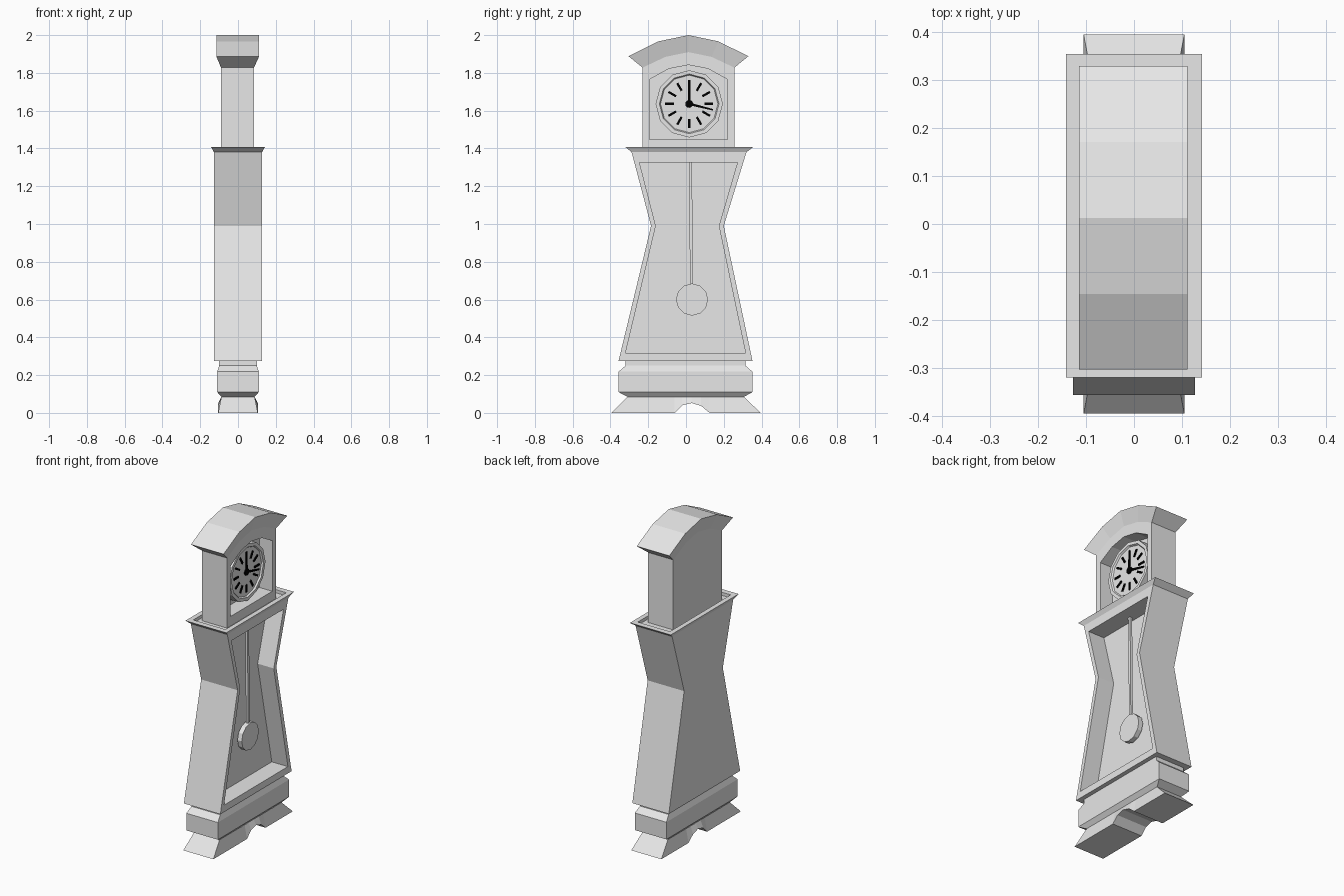
import bpy
import bmesh
from math import sin, cos, pi, radians

cube = bpy.data.objects.get("Cube")
if cube:
    bpy.data.objects.remove(cube, do_unlink=True)


def material(name, value):
    mat = bpy.data.materials.new(name)
    mat.use_nodes = True
    color = (value, value, value, 1)
    mat.diffuse_color = color
    mat.node_tree.nodes["Principled BSDF"].inputs["Base Color"].default_value = color
    return mat


GREY = material("light grey", 0.8)
BLACK = material("black", 0.0)


def loft(name, rings, mat=GREY, caps=True, extra=()):
    """Bridge equal-length closed rings, cap the ends, add extra faces on the first ring."""
    bm = bmesh.new()
    loops = [[bm.verts.new(p) for p in ring] for ring in rings]
    n = len(rings[0])
    for a, b in zip(loops, loops[1:]):
        for i in range(n):
            j = (i + 1) % n
            bm.faces.new((a[i], a[j], b[j], b[i]))
    if caps:
        bm.faces.new(loops[0])
        bm.faces.new(loops[-1])
    for face in extra:
        bm.faces.new([loops[0][i] for i in face])
    bmesh.ops.recalc_face_normals(bm, faces=bm.faces)
    mesh = bpy.data.meshes.new(name)
    bm.to_mesh(mesh)
    bm.free()
    mesh.materials.append(mat)
    obj = bpy.data.objects.new(name, mesh)
    bpy.context.collection.objects.link(obj)
    return obj


def at_x(outline, x):
    return [(x, y, z) for y, z in outline]


def rect(hx, y0, y1, z):
    return [(-hx, y0, z), (hx, y0, z), (hx, y1, z), (-hx, y1, z)]


def disc(y, z, r, x, n=12):
    return [(x, y + r * sin(2 * pi * i / n), z + r * cos(2 * pi * i / n)) for i in range(n)]


def arch(mid, half, z_end, z_shoulder, z_top):
    zs = (z_end, z_shoulder, z_top, z_shoulder, z_end)
    return [(mid + half * (i / 2 - 1), z) for i, z in enumerate(zs)]


# Foot: splayed block with an arched cut-out along the floor
foot = [(-0.395, 0), (-0.06, 0), (-0.02, 0.04), (0.03, 0.052),
        (0.08, 0.037), (0.125, 0), (0.395, 0)]
foot_low = at_x(foot, -0.105) + at_x(foot[::-1], 0.105)
foot_high = [(x * 0.84, max(-0.31, min(0.307, y)), 0.085) for x, y, z in foot_low]
n = len(foot_low)
loft("foot", [foot_low, foot_high], caps=False,
     extra=[(i, i + 1, n - 2 - i, n - 1 - i) for i in range(len(foot) - 1)])

# Moulded plinth
loft("plinth", [rect(0.088, -0.31, 0.307, 0.085), rect(0.11, -0.357, 0.352, 0.11),
                rect(0.11, -0.357, 0.352, 0.218), rect(0.1, -0.32, 0.315, 0.25),
                rect(0.1, -0.32, 0.315, 0.28)])

# Waisted case with a deep recess on the dial side
case = [(-0.357, 0.275), (0.352, 0.275), (0.2, 0.99),
        (0.32, 1.38), (-0.288, 1.38), (-0.185, 0.99)]
opening = [(-0.32, 0.318), (0.315, 0.318), (0.174, 0.99),
           (0.272, 1.325), (-0.246, 1.325), (-0.16, 0.99)]
loft("case", [at_x(case, -0.127), at_x(case, 0.127),
              at_x(opening, 0.127), at_x(opening, 0.015)])

# Flared cornice with a sunken top
loft("cornice", [rect(0.127, -0.288, 0.32, 1.38), rect(0.142, -0.32, 0.355, 1.407),
                 rect(0.112, -0.285, 0.32, 1.407), rect(0.112, -0.285, 0.32, 1.387)])

# Pendulum
loft("pendulum_rod", [[(x, 0.023 + s * 0.008 + lean, z)
                       for x, s in ((0.04, -1), (0.055, -1), (0.055, 1), (0.04, 1))]
                      for z, lean in ((1.33, 0), (0.66, 0.007))])
loft("pendulum_bob", [disc(0.032, 0.6, 0.085, 0.033), disc(0.032, 0.6, 0.085, 0.063)])

# Hood with an arched recess
MID = 0.013
eaves = arch(MID, 0.243, 1.828, 1.885, 1.91)
hood = [(MID + 0.243, 1.387), (MID - 0.243, 1.387)] + eaves
niche = [(MID + 0.207, 1.447), (MID - 0.207, 1.447)] + arch(MID, 0.207, 1.765, 1.822, 1.842)
loft("hood", [at_x(hood, -0.09), at_x(hood, 0.085), at_x(niche, 0.085), at_x(niche, -0.005)])

# Faceted roof with undercut eaves
ridge = arch(MID, 0.317, 1.888, 1.967, 2.0)
loft("roof", [at_x(ridge, -0.115) + at_x(ridge[::-1], 0.112),
              at_x(eaves, -0.09) + at_x(eaves[::-1], 0.085)],
     caps=False, extra=[(i, i + 1, 8 - i, 9 - i) for i in range(4)])

# Dial with a raised rim
DY, DZ = 0.017, 1.636
loft("dial", [disc(DY, DZ, r, x) for r, x in
              ((0.178, -0.005), (0.178, 0.055), (0.158, 0.055), (0.152, 0.045))])


def bar(name, degrees, r0, r1, w0, w1):
    """Thin plate on the dial, pointing clockwise from twelve."""
    a = radians(degrees)
    outline = [(DY + r * sin(a) + w * cos(a), DZ + r * cos(a) - w * sin(a))
               for r, w in ((r0, -w0), (r0, w0), (r1, w1), (r1, -w1))]
    loft(name, [at_x(outline, 0.044), at_x(outline, 0.051)], BLACK)


# Hour marks, hands and hub
for hour in range(12):
    bar(f"hour_mark_{hour + 1}", 30 * (hour + 1), 0.08, 0.127, 0.006, 0.006)
bar("hour_hand", 0, 0, 0.1, 0.008, 0.006)
bar("minute_hand", 104, 0, 0.13, 0.007, 0.004)
loft("hand_hub", [disc(DY, DZ, 0.021, 0.044), disc(DY, DZ, 0.021, 0.053)], BLACK)
